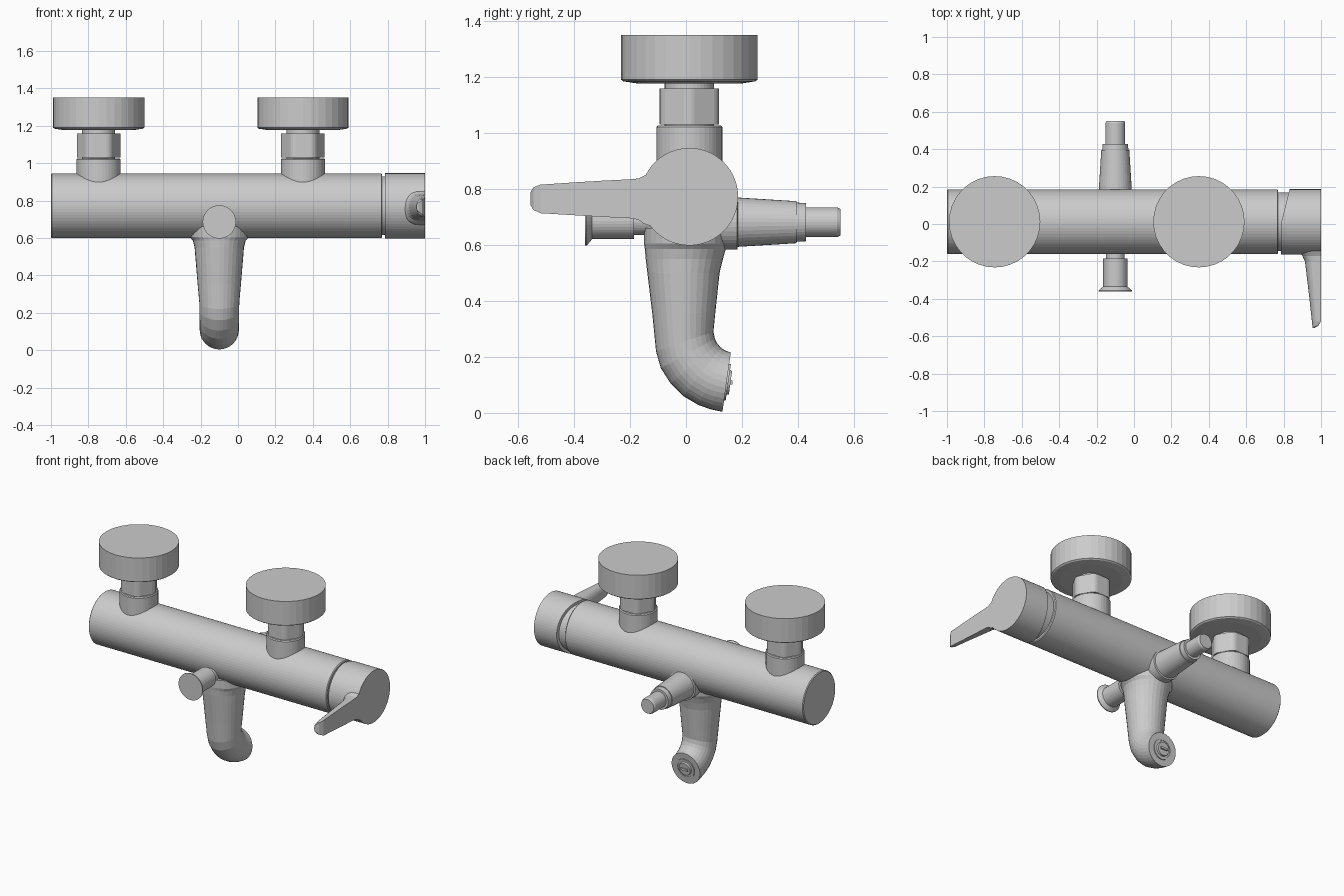
import bpy
import bmesh
from math import cos, sin, pi
from mathutils import Vector

default_cube = bpy.data.objects.get("Cube")
if default_cube:
    bpy.data.objects.remove(default_cube, do_unlink=True)

AXIS_Y, AXIS_Z = 0.012, 0.772      # centre line of the mixer body
SPOUT_X = -0.1                     # spout, knob and hose outlet share this x

# Single metal colour
metal = bpy.data.materials.new("brushed metal grey")
metal.use_nodes = True
grey = (0.6, 0.6, 0.6, 1.0)
metal.diffuse_color = grey
metal.node_tree.nodes["Principled BSDF"].inputs["Base Color"].default_value = grey


def finish(name, bm):
    """Turn a bmesh into a named object with the metal material."""
    bmesh.ops.recalc_face_normals(bm, faces=bm.faces)
    mesh = bpy.data.meshes.new(name)
    bm.to_mesh(mesh)
    bm.free()
    mesh.materials.append(metal)
    obj = bpy.data.objects.new(name, mesh)
    bpy.context.collection.objects.link(obj)
    return obj


def loft(rings):
    """Skin closed rings of equal length and cap both ends."""
    bm = bmesh.new()
    loops = [[bm.verts.new(p) for p in ring] for ring in rings]
    for a, b in zip(loops, loops[1:]):
        for i in range(len(a)):
            j = (i + 1) % len(a)
            bm.faces.new((a[i], a[j], b[j], b[i]))
    bm.faces.new(loops[0])
    bm.faces.new(loops[-1])
    return bm


def lathe(origin, axis, profile, sides=40):
    """Turn a profile of (distance, radius) pairs around an axis."""
    origin = Vector(origin)
    turn = Vector((0, 0, 1)).rotation_difference(Vector(axis))
    angles = [2 * pi * i / sides for i in range(sides)]
    return loft([[origin + turn @ Vector((r * cos(t), r * sin(t), d)) for t in angles]
                 for d, r in profile])


# Main horizontal body
body_origin = (0, AXIS_Y, AXIS_Z)
along_x = (1, 0, 0)
finish("body", lathe(body_origin, along_x,
       [(-1, 0.168), (-0.995, 0.173), (0.766, 0.173), (0.771, 0.168)], 64))
finish("handle_core", lathe(body_origin, along_x, [(0.75, 0.156), (0.86, 0.156)], 64))

# Handle cap, trimmed obliquely at the back
cap = lathe(body_origin, along_x, [(0.785, 0.174), (1, 0.174)], 64)
cut = bmesh.ops.bisect_plane(cap, geom=cap.verts[:] + cap.edges[:] + cap.faces[:],
                             plane_co=(0.785, 0, 0), plane_no=(-1, 0.25, 0),
                             clear_outer=True)
rim = [e for e in cut["geom_cut"] if isinstance(e, bmesh.types.BMEdge)]
bmesh.ops.holes_fill(cap, edges=rim)
finish("handle_cap", cap)

# Lever: D-shaped sections (y, inner x, outer x, bottom z, top z)
lever_sections = [
    (-0.1, 0.86, 1, 0.66, 0.87), (-0.15, 0.885, 1, 0.675, 0.847),
    (-0.17, 0.9, 1, 0.69, 0.837), (-0.2, 0.914, 1, 0.695, 0.834),
    (-0.3, 0.926, 1, 0.7, 0.829), (-0.4, 0.938, 1, 0.706, 0.823),
    (-0.52, 0.951, 1, 0.713, 0.815), (-0.545, 0.954, 0.985, 0.725, 0.805),
    (-0.555, 0.955, 0.966, 0.742, 0.788)]
lever_rings = []
for y, inner, outer, low, high in lever_sections:
    mid, half = (low + high) / 2, (high - low) / 2
    arc = [pi * i / 14 for i in range(15)]
    lever_rings.append([(outer - (outer - inner) * max(sin(t), 0) ** 0.6, y,
                         mid + half * cos(t)) for t in arc])
finish("handle_lever", loft(lever_rings))

# Two wall connections: neck, hexagonal nut, joint and round cover
for side, x in (("right", -0.745), ("left", 0.347)):
    base = (x, AXIS_Y, 0)
    up = (0, 0, 1)
    finish(side + "_neck", lathe(base, up,
           [(0.85, 0.118), (1.02, 0.118), (1.026, 0.113)]))
    finish(side + "_joint", lathe(base, up, [(1.02, 0.088), (1.19, 0.088)]))
    nut = lathe(base, up, [(1.03, 0.123), (1.158, 0.123)], 6)
    uprights = [e for e in nut.edges
                if abs(e.verts[0].co.z - e.verts[1].co.z) > 0.1]
    bmesh.ops.bevel(nut, geom=uprights, offset=0.022, segments=3,
                    profile=0.5, affect='EDGES')
    finish(side + "_nut", nut)
    finish(side + "_cover", lathe(base, up,
           [(1.177, 0.19), (1.184, 0.236), (1.19, 0.244), (1.35, 0.244)], 36))

# Spout: sections (front y, front z, back y, back z, half width)
spout_sections = [
    (-0.15, 0.66, 0.15, 0.66, 0.16), (-0.15, 0.605, 0.147, 0.605, 0.157),
    (-0.147, 0.585, 0.142, 0.585, 0.141), (-0.144, 0.55, 0.132, 0.55, 0.132),
    (-0.138, 0.5, 0.12, 0.5, 0.128), (-0.12, 0.35, 0.105, 0.36, 0.116),
    (-0.107, 0.22, 0.098, 0.29, 0.107), (-0.09, 0.16, 0.103, 0.265, 0.106),
    (-0.055, 0.105, 0.112, 0.247, 0.106), (-0.01, 0.06, 0.124, 0.234, 0.105),
    (0.045, 0.028, 0.138, 0.224, 0.105), (0.09, 0.012, 0.15, 0.219, 0.105),
    (0.13, 0.004, 0.16, 0.215, 0.105)]
spout_rings = []
for fy, fz, by, bz, half in spout_sections:
    centre = Vector((SPOUT_X, (fy + by) / 2, (fz + bz) / 2))
    reach = Vector((0, (by - fy) / 2, (bz - fz) / 2))
    sides = [2 * pi * i / 32 for i in range(32)]
    spout_rings.append([centre + reach * cos(t) + Vector((half * sin(t), 0, 0))
                        for t in sides])
finish("spout", loft(spout_rings))

# Aerator in the spout mouth: stepped disc with a small bar
mouth, outward = (SPOUT_X, 0.145, 0.11), (0, 0.99, -0.14)
finish("aerator", lathe(mouth, outward,
       [(-0.01, 0.066), (0.006, 0.066), (0.006, 0.056), (0.003, 0.056),
        (0.003, 0.045), (0.014, 0.042)], 28))
bar = bmesh.new()
bmesh.ops.create_cube(bar, size=1)
bmesh.ops.scale(bar, vec=(0.05, 0.02, 0.014), verts=bar.verts)
bmesh.ops.translate(bar, vec=Vector(mouth) + Vector(outward) * 0.012, verts=bar.verts)
finish("aerator_bar", bar)

# Diverter knob on the front
finish("diverter_knob", lathe((SPOUT_X, 0, 0.686), (0, -1, 0),
       [(0.1, 0.05), (0.185, 0.05), (0.185, 0.065), (0.335, 0.065),
        (0.342, 0.074), (0.355, 0.089), (0.361, 0.089)], 36))

# Hose outlet on the back
finish("hose_outlet", lathe((SPOUT_X, 0, 0.681), (0, 1, 0),
       [(0.08, 0.098), (0.183, 0.098), (0.185, 0.088), (0.395, 0.075),
        (0.395, 0.07), (0.428, 0.068), (0.428, 0.053), (0.54, 0.053),
        (0.552, 0.047)], 36))
